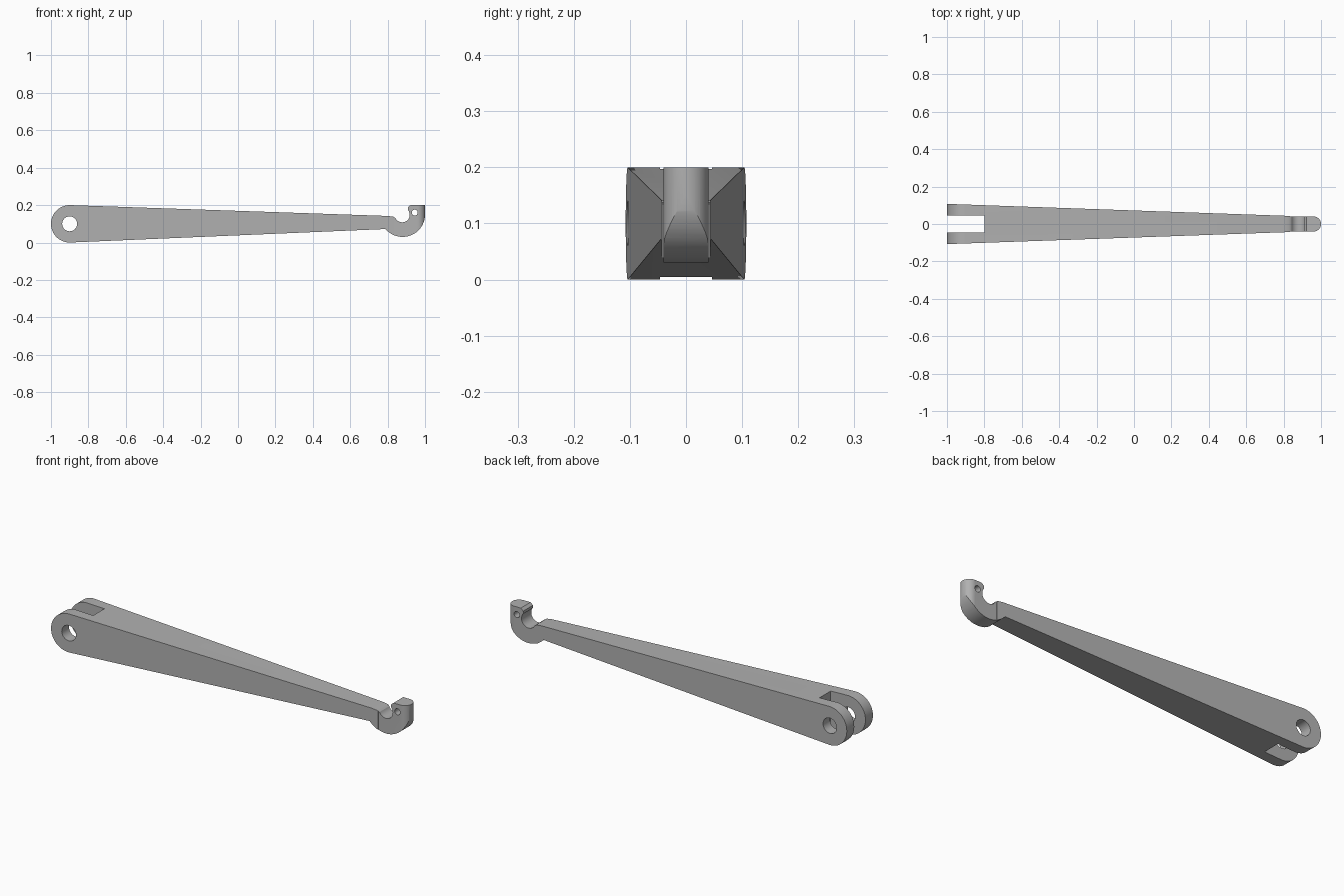
import bpy, bmesh, math
from mathutils import Vector

if "Cube" in bpy.data.objects:
    bpy.data.objects.remove(bpy.data.objects["Cube"])

grey = bpy.data.materials.new("plain grey")
grey.diffuse_color = (0.44, 0.44, 0.44, 1)
grey.use_nodes = True
grey.node_tree.nodes["Principled BSDF"].inputs["Base Color"].default_value = grey.diffuse_color


def arc(cx, cy, r, a0, a1, n):
    """Points on an arc, angles in degrees."""
    angles = [math.radians(a0 + (a1 - a0) * i / n) for i in range(n + 1)]
    return [(cx + r * math.cos(a), cy + r * math.sin(a)) for a in angles]


def prism(name, pts, lo, hi, axis):
    """Extrude an outline along y (outline in xz) or z (outline in xy)."""
    bm = bmesh.new()
    if axis == "Y":
        verts = [bm.verts.new((a, lo, b)) for a, b in pts]
        step = Vector((0, hi - lo, 0))
    else:
        verts = [bm.verts.new((a, b, lo)) for a, b in pts]
        step = Vector((0, 0, hi - lo))
    face = bm.faces.new(verts)
    out = bmesh.ops.extrude_face_region(bm, geom=[face])["geom"]
    bmesh.ops.translate(bm, vec=step,
                        verts=[v for v in out if isinstance(v, bmesh.types.BMVert)])
    bmesh.ops.recalc_face_normals(bm, faces=bm.faces)
    mesh = bpy.data.meshes.new(name)
    bm.to_mesh(mesh)
    bm.free()
    mesh.materials.append(grey)
    obj = bpy.data.objects.new(name, mesh)
    bpy.context.collection.objects.link(obj)
    return obj


def cut(target, cutter, operation):
    """Apply a boolean and discard the cutter."""
    mod = target.modifiers.new("cut", "BOOLEAN")
    mod.operation, mod.object, mod.solver = operation, cutter, "EXACT"
    bpy.context.view_layer.objects.active = target
    bpy.ops.object.modifier_apply(modifier=mod.name)
    bpy.data.objects.remove(cutter)


# Side outline: round pivot end, tapering arm, hook with open throat
side = arc(-0.9, 0.1, 0.1, 90, 270, 32)
side += arc(0.88, 0.15, 0.12, 220.5, 360, 32)
side += [(1.0, 0.2), (0.922, 0.2), (0.908, 0.188)]
side += arc(0.878, 0.148, 0.04, 42, -155, 28)
side += [(0.83, 0.138), (0.8, 0.142)]
lever = prism("lever_arm", side, -0.2, 0.2, "Y")

# Plan outline: tapering sides and rounded hook nose
half = [(-1.1, -0.111), (0.835, -0.043), (0.835, -0.04)]
plan = half + arc(0.96, 0, 0.04, -90, 90, 28) + [(x, -y) for x, y in reversed(half)]
cut(lever, prism("plan_cutter", plan, -0.2, 0.5, "Z"), "INTERSECT")

# Fork slot, pivot hole and small hook pin hole
slot = [(-1.2, -0.046), (-0.8, -0.046), (-0.8, 0.046), (-1.2, 0.046)]
cut(lever, prism("slot_cutter", slot, -0.2, 0.5, "Z"), "DIFFERENCE")
for x, z, r in ((-0.9, 0.1, 0.04), (0.945, 0.16, 0.016)):
    hole = arc(x, z, r, 0, 360, 32)[:-1]
    cut(lever, prism("hole_cutter", hole, -0.3, 0.3, "Y"), "DIFFERENCE")

# Smooth curved walls, crisp edges
bpy.ops.object.select_all(action="DESELECT")
lever.select_set(True)
bpy.context.view_layer.objects.active = lever
bpy.ops.object.shade_smooth_by_angle(angle=math.radians(25))
